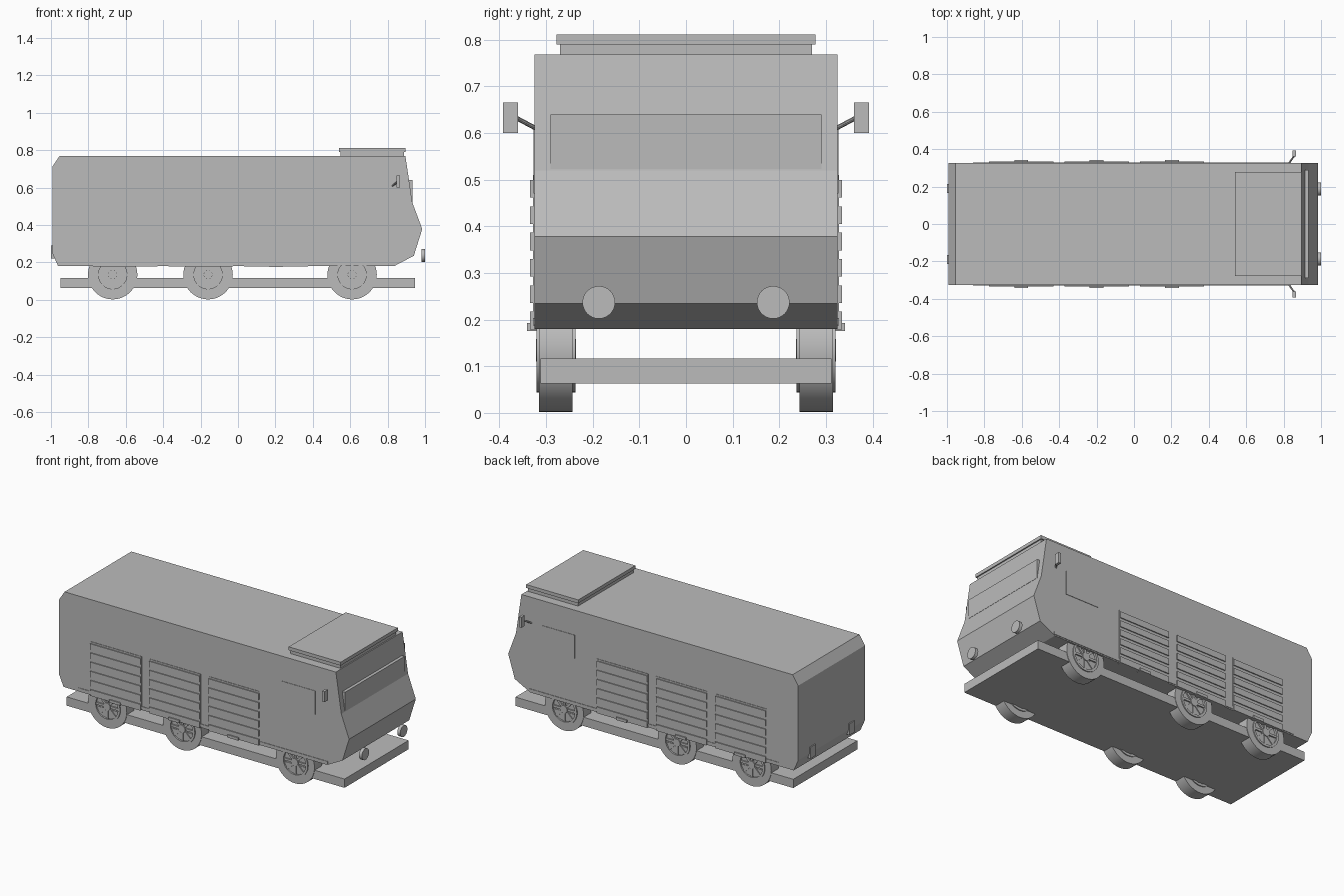
import bpy, bmesh, math
from mathutils import Vector, Matrix

if "Cube" in bpy.data.objects:
    bpy.data.objects.remove(bpy.data.objects["Cube"])

grey = bpy.data.materials.new("plain grey")
grey.diffuse_color = (0.5, 0.5, 0.5, 1)
grey.use_nodes = True
grey.node_tree.nodes["Principled BSDF"].inputs["Base Color"].default_value = grey.diffuse_color


def finish(name, bm, smooth=False):
    bmesh.ops.recalc_face_normals(bm, faces=bm.faces)
    me = bpy.data.meshes.new(name)
    bm.to_mesh(me)
    bm.free()
    me.materials.append(grey)
    ob = bpy.data.objects.new(name, me)
    bpy.context.collection.objects.link(ob)
    if smooth:
        bpy.ops.object.select_all(action='DESELECT')
        ob.select_set(True)
        bpy.context.view_layer.objects.active = ob
        bpy.ops.object.shade_smooth_by_angle(angle=math.radians(30))
    return ob


def add_box(bm, x0, x1, y0, y1, z0, z1):
    m = (Matrix.Translation(((x0 + x1) / 2, (y0 + y1) / 2, (z0 + z1) / 2))
         @ Matrix.Diagonal((x1 - x0, abs(y1 - y0), z1 - z0, 1)))
    bmesh.ops.create_cube(bm, size=1, matrix=m)


def box(name, *b):
    bm = bmesh.new()
    add_box(bm, *b)
    return finish(name, bm)


def add_disc(bm, centre, radius, depth, axis, n=48):
    rot = Matrix.Rotation(math.pi / 2, 4, 'Y' if axis == 'X' else 'X')
    bmesh.ops.create_cone(bm, cap_ends=True, segments=n, radius1=radius, radius2=radius,
                          depth=depth, matrix=Matrix.Translation(centre) @ rot)


# body shell: side profile extruded across the width
profile = [(-0.962, 0.18), (-0.993, 0.25), (-0.993, 0.71), (-0.955, 0.768), (0.895, 0.768),
           (0.932, 0.52), (0.985, 0.378), (0.94, 0.235), (0.835, 0.18)]
bm = bmesh.new()
face = bm.faces.new([bm.verts.new((x, -0.325, z)) for x, z in profile])
ext = bmesh.ops.extrude_face_region(bm, geom=[face])
bmesh.ops.translate(bm, vec=(0, 0.65, 0),
                    verts=[v for v in ext["geom"] if isinstance(v, bmesh.types.BMVert)])
finish("body", bm)

# underframe, roof unit, windscreen
box("chassis", -0.95, 0.945, -0.312, 0.312, 0.063, 0.117)
box("roof_unit_base", 0.547, 0.888, -0.27, 0.27, 0.76, 0.79)
box("roof_unit_lid", 0.54, 0.895, -0.278, 0.278, 0.79, 0.811)
box("windscreen", 0.90, 0.933, -0.29, 0.29, 0.523, 0.64)

for s, side in ((-1, "right"), (1, "left")):
    # louvred side panels
    for i, cx in enumerate((-0.603, -0.2, 0.203)):
        bm = bmesh.new()
        add_box(bm, cx - 0.175, cx + 0.175, s * 0.31, s * 0.328, 0.18, 0.51)
        for k in range(6):
            z = 0.198 + 0.0565 * k
            add_box(bm, cx - 0.172, cx + 0.172, s * 0.31, s * 0.334, z - 0.019, z + 0.019)
        finish(f"louvre_panel_{side}_{i}", bm)
        box(f"latch_{side}_{i}", cx - 0.037, cx + 0.037, s * 0.31, s * 0.341, 0.176, 0.193)
    # sill strip and cab window
    box("sill_strip_" + side, -0.86, 0.84, s * 0.31, s * 0.328, 0.187, 0.203)
    box("cab_window_" + side, 0.53, 0.755, s * 0.31, s * 0.3275, 0.47, 0.615)

    # mirror and its arm
    box("mirror_" + side, 0.848, 0.865, s * 0.36, s * 0.392, 0.60, 0.665)
    a, b = Vector((0.825, s * 0.32, 0.609)), Vector((0.857, s * 0.365, 0.633))
    bm = bmesh.new()
    m = Matrix.Translation((a + b) / 2) @ (b - a).to_track_quat('Z', 'Y').to_matrix().to_4x4()
    bmesh.ops.create_cone(bm, cap_ends=True, segments=10, radius1=0.005, radius2=0.005,
                          depth=(b - a).length, matrix=m)
    finish("mirror_arm_" + side, bm)

    # head and tail lamps
    bm = bmesh.new()
    add_disc(bm, (0.99, s * 0.187, 0.237), 0.035, 0.02, 'X', 32)
    finish("headlamp_" + side, bm, True)
    box("tail_lamp_" + side, -1.0, -0.98, s * 0.165, s * 0.215, 0.22, 0.29)

    # wheels: tyre ring, recessed disc, raised rim ring, hub and spokes
    for i, wx in enumerate((-0.67, -0.16, 0.61)):
        zc, yc = 0.134, s * 0.279
        bm = bmesh.new()
        ring = [(0.132, -0.036), (0.132, 0.036), (0.09, 0.036), (0.09, 0.042),
                (0.076, 0.042), (0.076, -0.042), (0.09, -0.042), (0.09, -0.036)]
        n = 48
        loops = []
        for k in range(n):
            t = 2 * math.pi * k / n
            loops.append([bm.verts.new((wx + r * math.cos(t), yc + y, zc + r * math.sin(t)))
                          for r, y in ring])
        for k in range(n):
            p, q = loops[k], loops[(k + 1) % n]
            for j in range(len(ring)):
                j2 = (j + 1) % len(ring)
                bm.faces.new((p[j], p[j2], q[j2], q[j]))
        add_disc(bm, (wx, yc, zc), 0.078, 0.06, 'Y')
        add_disc(bm, (wx, yc, zc), 0.024, 0.086, 'Y', 24)
        for k in range(4):
            m = (Matrix.Translation((wx, yc, zc)) @ Matrix.Rotation(k * math.pi / 4, 4, 'Y')
                 @ Matrix.Diagonal((0.155, 0.076, 0.014, 1)))
            bmesh.ops.create_cube(bm, size=1, matrix=m)
        finish(f"wheel_{side}_{i}", bm, True)
